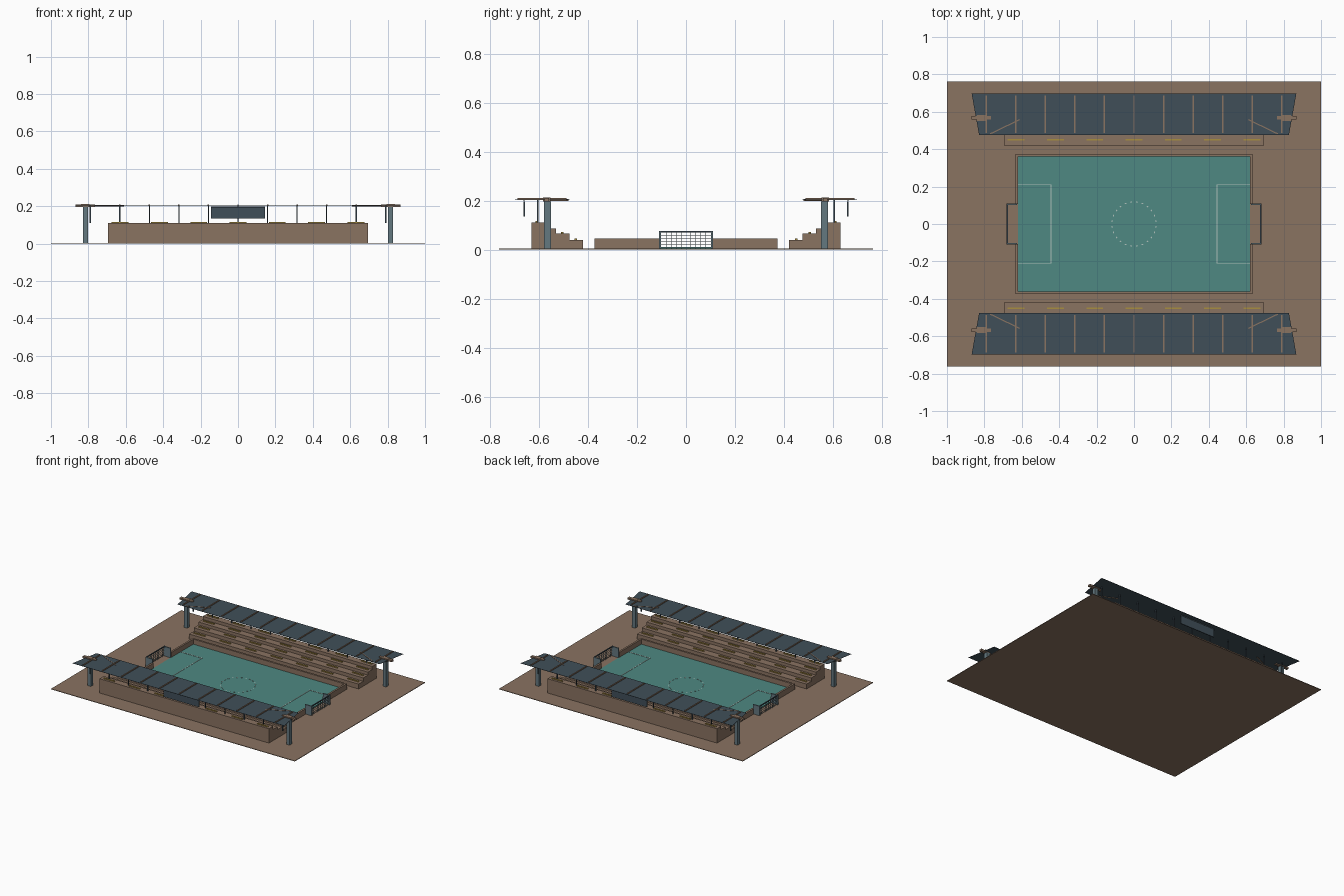
import bpy
import bmesh
import math
from mathutils import Matrix, Vector

cube = bpy.data.objects.get("Cube")
if cube:
    bpy.data.objects.remove(cube)


def material(name, rgb):
    m = bpy.data.materials.new(name)
    m.use_nodes = True
    linear = [((c / 255 + 0.055) / 1.055) ** 2.4 for c in rgb] + [1]
    m.diffuse_color = linear
    m.node_tree.nodes["Principled BSDF"].inputs["Base Color"].default_value = linear
    return m


EARTH = material("earth_brown", (138, 115, 97))
PITCH = material("pitch_teal", (78, 136, 130))
ROOF = material("dark_blue_grey", (64, 79, 89))
SLATE = material("slate", (100, 120, 128))
SEAT = material("seat_yellow", (168, 142, 64))
CHALK = material("chalk_line", (178, 196, 190))


def finish(name, bm, mat):
    bmesh.ops.recalc_face_normals(bm, faces=bm.faces)
    mesh = bpy.data.meshes.new(name)
    bm.to_mesh(mesh)
    bm.free()
    mesh.materials.append(mat)
    obj = bpy.data.objects.new(name, mesh)
    bpy.context.collection.objects.link(obj)
    return obj


def add_box(bm, x, y, z, turn=0):
    """Add a box given as (min, max) per axis, turned about its centre."""
    centre = Vector([sum(r) / 2 for r in (x, y, z)])
    size = [abs(r[1] - r[0]) for r in (x, y, z)]
    mat = (Matrix.Translation(centre) @ Matrix.Rotation(turn, 4, "Z")
           @ Matrix.Diagonal((*size, 1)))
    bmesh.ops.create_cube(bm, size=1, matrix=mat)


def boxes(name, mat, items):
    bm = bmesh.new()
    for item in items:
        add_box(bm, *item)
    return finish(name, bm, mat)


def around(centre, width):
    return (centre - width / 2, centre + width / 2)


def prism(name, mat, outline, place, low, high):
    """Extrude a 2D outline between two levels; place maps (a, b, level) to xyz."""
    bm = bmesh.new()
    face = bm.faces.new([bm.verts.new(place(a, b, low)) for a, b in outline])
    out = bmesh.ops.extrude_face_region(bm, geom=[face])
    shift = Vector(place(0, 0, high)) - Vector(place(0, 0, low))
    verts = [v for v in out["geom"] if isinstance(v, bmesh.types.BMVert)]
    bmesh.ops.translate(bm, verts=verts, vec=shift)
    return finish(name, bm, mat)


# Ground and pitch
boxes("ground", EARTH, [((-1, 1), (-0.763, 0.763), (0, 0.004))])
boxes("pitch", PITCH, [((-0.62, 0.62), (-0.36, 0.36), (0.004, 0.008))])

# Low wall around the pitch, open at the goals
WALL_Z = (0.004, 0.045)
wall = [((-0.633, 0.633), around(s * 0.367, 0.014), WALL_Z) for s in (-1, 1)]
wall += [(around(sx * 0.626, 0.014), around(sy * 0.235, 0.255), WALL_Z)
         for sx in (-1, 1) for sy in (-1, 1)]
boxes("pitch_wall", EARTH, wall)

# Pitch markings
LINE_Z = (0.007, 0.010)
lines = []
for s in (-1, 1):
    lines.append((around(s * 0.443, 0.005), (-0.212, 0.212), LINE_Z))
    lines += [(around(s * 0.53, 0.18), around(t * 0.21, 0.005), LINE_Z) for t in (-1, 1)]
boxes("penalty_area_lines", CHALK, lines)
DASHES = 24
dashes = []
for i in range(DASHES):
    a = math.tau * (i + 0.5) / DASHES
    dashes.append((around(0.118 * math.cos(a), 0.005),
                   around(0.118 * math.sin(a), 0.01), LINE_Z, a))
boxes("centre_circle", CHALK, dashes)

# Goals
for side, s in (("left", 1), ("right", -1)):
    boxes(side + "_goal_sides", SLATE,
          [(around(s * 0.653, 0.056), around(t * 0.106, 0.009), (0.004, 0.074))
           for t in (-1, 1)])
    boxes(side + "_goal_bar", ROOF,
          [(around(s * 0.678, 0.006), (-0.11, 0.11), (0.069, 0.076))])
    net = [(around(s * 0.678, 0.002), around(-0.1 + 0.02 * i, 0.0018), (0.004, 0.07))
           for i in range(11)]
    net += [(around(s * 0.678, 0.002), (-0.105, 0.105), around(0.01 + 0.012 * i, 0.0018))
            for i in range(5)]
    boxes(side + "_goal_net", SLATE, net)

# Stands with roofs, front and back
TREADS = [(0.42, 0.04), (0.475, 0.065), (0.53, 0.087), (0.58, 0.11)]
RIB_X = [0.158 * i for i in range(-5, 6)]
for side, s in (("front", -1), ("back", 1)):
    # Stepped seating block
    profile = []
    height = 0.004
    for y, z in TREADS:
        profile += [(s * y, height), (s * y, z)]
        height = z
    profile += [(s * 0.63, height), (s * 0.63, 0.004)]
    prism(side + "_stand", EARTH, profile, lambda a, b, l: (l, a, b), -0.695, 0.695)

    # Seat rows on every tread
    boxes(side + "_seats", SEAT,
          [(around(0.21 * i, 0.09), around(s * (y + 0.03), 0.009), (z, z + 0.006))
           for y, z in TREADS for i in range(-3, 4)])

    # Flat roof with ribs and thin props
    roof = [(-0.868, s * 0.697), (0.868, s * 0.697), (0.828, s * 0.475), (-0.828, s * 0.475)]
    prism(side + "_roof", ROOF, roof, lambda a, b, l: (a, b, l), 0.202, 0.204)
    boxes(side + "_roof_ribs", EARTH,
          [(around(x, 0.008), around(s * 0.587, 0.2), (0.204, 0.21)) for x in RIB_X])
    boxes(side + "_roof_props", ROOF,
          [(around(x, 0.006), around(s * 0.605, 0.006), (0.11, 0.203)) for x in RIB_X])

    # Hanging board on the outer side
    boxes(side + "_board", ROOF, [((-0.145, 0.145), around(s * 0.66, 0.006), (0.135, 0.196))])
    boxes(side + "_board_rail", SLATE,
          [((-0.145, 0.145), around(s * 0.66, 0.004), (0.199, 0.203))])

    # Corner pillars, caps and diagonal braces
    ends = (-1, 1)
    boxes(side + "_pillars", SLATE,
          [(around(e * 0.815, 0.026), around(s * 0.565, 0.028), (0.004, 0.196)) for e in ends])
    boxes(side + "_pillar_caps", EARTH,
          [(around(e * 0.817, w), around(s * 0.568, d), (0.196, top))
           for e in ends for w, d, top in ((0.105, 0.02, 0.21), (0.045, 0.032, 0.212))])
    boxes(side + "_braces", EARTH,
          [(around(e * 0.69, 0.175), around(s * 0.52, 0.006), (0.199, 0.206),
            -e * s * math.atan2(0.075, 0.155)) for e in ends])
